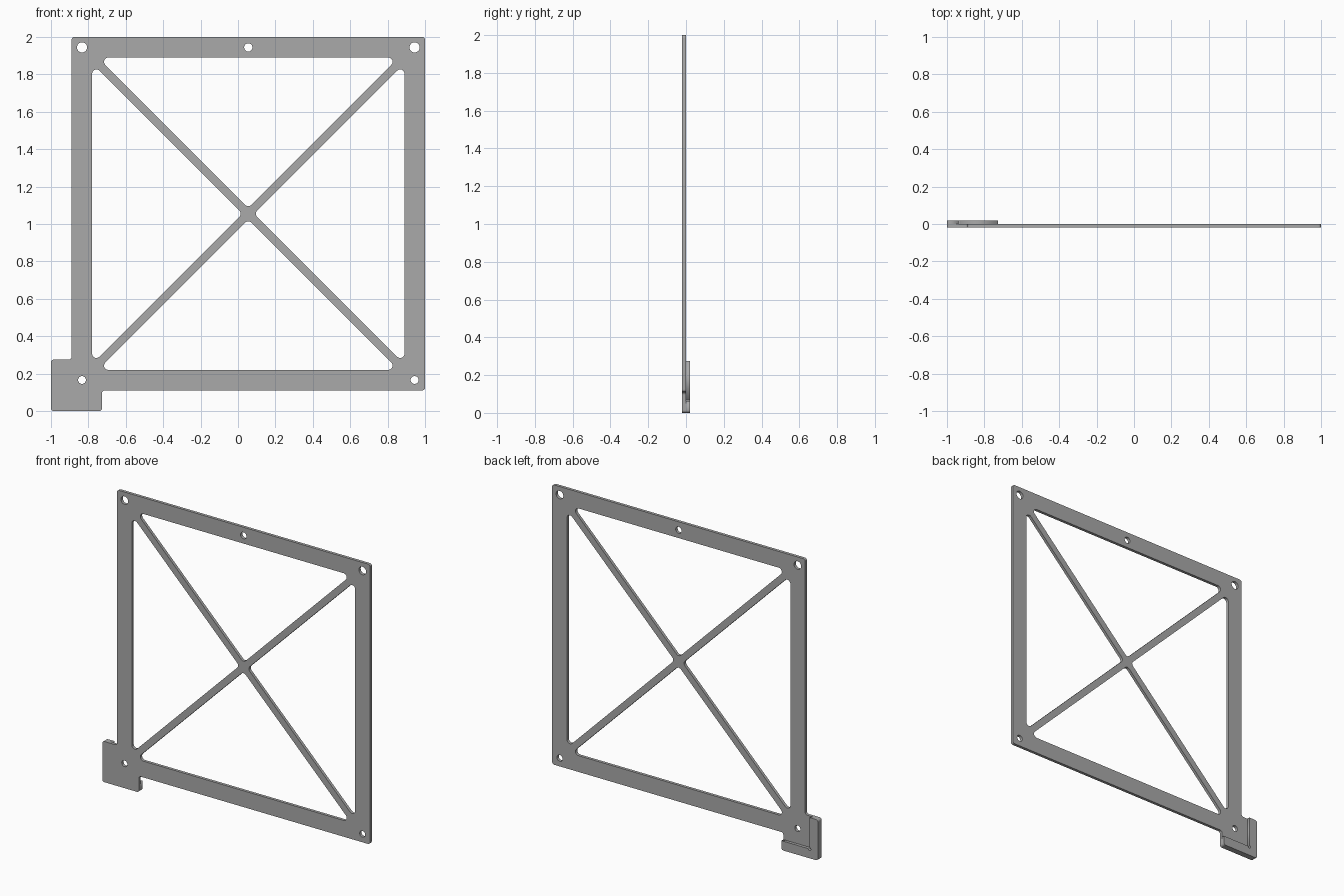
import bpy
from math import pi, cos, sin, tan
from mathutils import Vector, Matrix

cube = bpy.data.objects.get("Cube")
if cube:
    bpy.data.objects.remove(cube, do_unlink=True)

grey = bpy.data.materials.new("plain grey")
grey.use_nodes = True
colour = (0.4, 0.4, 0.4, 1)
grey.diffuse_color = colour
grey.node_tree.nodes["Principled BSDF"].inputs["Base Color"].default_value = colour

CX, CZ = 0.055, 1.055     # frame centre
OUTER, INNER = 0.945, 0.835
THICK = 0.02


def arc(centre, radius, start, end, steps):
    """Points along an arc."""
    angles = [start + (end - start) * i / steps for i in range(steps + 1)]
    return [Vector((centre[0] + radius * cos(a), centre[1] + radius * sin(a))) for a in angles]


def circle(x, z, radius):
    return arc((x, z), radius, 0, 2 * pi, 32)[:-1]


def rounded(points, radius, steps=6):
    """Polygon with every corner filleted."""
    points = [Vector(p) for p in points]
    result = []
    for i, p in enumerate(points):
        a = (points[i - 1] - p).normalized()
        b = (points[(i + 1) % len(points)] - p).normalized()
        half = a.angle(b) / 2
        centre = p + (a + b).normalized() * radius / sin(half)
        start = p + a * radius / tan(half) - centre
        end = p + b * radius / tan(half) - centre
        sweep = start.angle_signed(end)
        for k in range(steps + 1):
            result.append(centre + Matrix.Rotation(-sweep * k / steps, 2) @ start)
    return result


def plate(name, loops, y_front, thickness):
    """Flat sheet from an outline and holes, standing upright."""
    curve = bpy.data.curves.new(name, 'CURVE')
    curve.dimensions = '2D'
    curve.fill_mode = 'BOTH'
    curve.extrude = thickness / 2
    for loop in loops:
        spline = curve.splines.new('POLY')
        spline.points.add(len(loop) - 1)
        for point, co in zip(spline.points, loop):
            point.co = (co.x, co.y, 0, 1)
        spline.use_cyclic_u = True
    helper = bpy.data.objects.new(name + " outline", curve)
    bpy.context.collection.objects.link(helper)
    bpy.context.view_layer.update()
    mesh = bpy.data.meshes.new_from_object(helper.evaluated_get(bpy.context.evaluated_depsgraph_get()))
    bpy.data.objects.remove(helper, do_unlink=True)
    mesh.transform(Matrix.Translation((0, y_front + thickness / 2, 0)) @ Matrix.Rotation(pi / 2, 4, 'X'))
    mesh.materials.clear()
    mesh.materials.append(grey)
    obj = bpy.data.objects.new(name, mesh)
    bpy.context.collection.objects.link(obj)
    return obj


# Frame outline with the square corner tab
left, right, low, high = CX - OUTER, CX + OUTER, CZ - OUTER, CZ + OUTER
tab_x, tab_z = -0.727, 0.275
outline = rounded([(-1, 0), (tab_x, 0), (tab_x, low), (right, low), (right, high),
                   (left, high), (left, tab_z), (-1, tab_z)], 0.015)
loops = [outline]

# Four triangular windows that leave the diagonal struts
gap = 0.031
for quarter in range(4):
    turn = Matrix.Rotation(quarter * pi / 2, 2)
    triangle = [(0, gap), (INNER - gap, INNER), (gap - INNER, INNER)]
    loops.append(rounded([Vector((CX, CZ)) + turn @ Vector(p) for p in triangle], 0.023))

# Screw holes
reach = 0.889
for x, z, radius in [(-reach, reach, 0.027), (reach, reach, 0.027), (0, reach, 0.022),
                     (-reach, -reach, 0.021), (reach, -reach, 0.021)]:
    loops.append(circle(CX + x, CZ + z, radius))
plate("braced_frame", loops, -THICK, THICK)

# L-shaped lip behind the tab, with a round relief in its inner corner
lip_x, lip_z = -0.937, 0.063
relief = arc((lip_x, lip_z), 0.01, 0, -1.5 * pi, 15)
corner = arc((-0.985, 0.015), 0.015, pi, 1.5 * pi, 6)
foot = arc((tab_x - 0.015, 0.015), 0.015, -pi / 2, 0, 6)
top = arc((-0.985, tab_z - 0.015), 0.015, pi / 2, pi, 6)
lip = corner + foot + [Vector((tab_x, lip_z))] + relief + [Vector((lip_x, tab_z))] + top
plate("corner_lip", [lip], 0, THICK)
